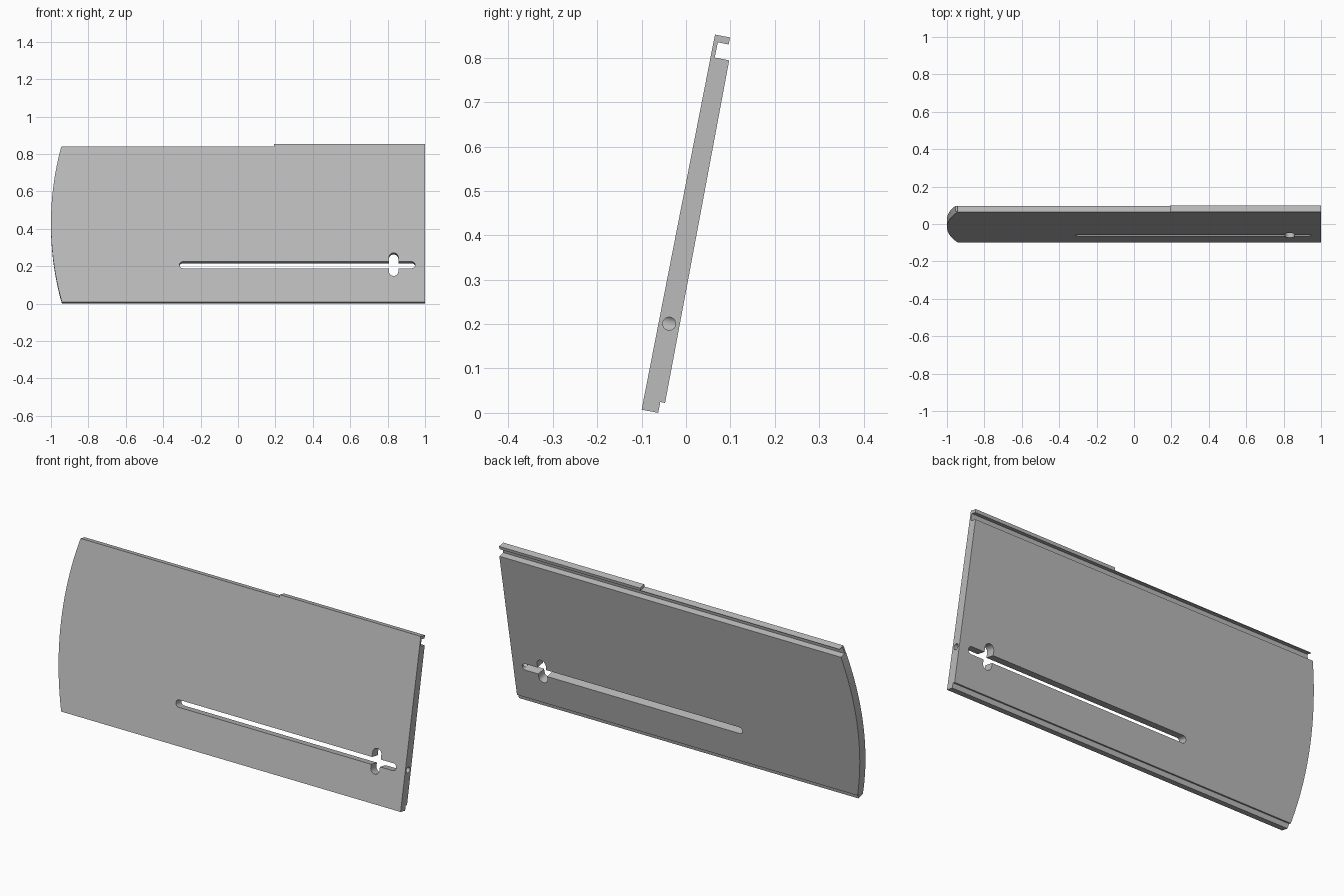
import bpy, bmesh, math
from mathutils import Matrix, Vector

cube = bpy.data.objects.get("Cube")
if cube:
    bpy.data.objects.remove(cube, do_unlink=True)

TILT = math.radians(11.07)

# Single plain grey finish
grey = bpy.data.materials.new("light grey")
grey.use_nodes = True
COLOR = (0.5, 0.5, 0.5, 1)
grey.diffuse_color = COLOR
grey.node_tree.nodes["Principled BSDF"].inputs["Base Color"].default_value = COLOR


def prism(name, points, direction):
    """Extrude a closed outline along a direction into a solid."""
    bm = bmesh.new()
    face = bm.faces.new([bm.verts.new(p) for p in points])
    moved = bmesh.ops.extrude_face_region(bm, geom=[face])["geom"]
    bmesh.ops.translate(bm, vec=Vector(direction),
                        verts=[g for g in moved if isinstance(g, bmesh.types.BMVert)])
    bmesh.ops.recalc_face_normals(bm, faces=bm.faces)
    mesh = bpy.data.meshes.new(name)
    bm.to_mesh(mesh)
    bm.free()
    mesh.materials.append(grey)
    obj = bpy.data.objects.new(name, mesh)
    bpy.context.collection.objects.link(obj)
    return obj


def capsule(name, cx, cz, half_len, r, upright=False, steps=16):
    """Round-ended slot cutter passing through the panel."""
    pts = []
    for side in (1, -1):
        for i in range(steps + 1):
            a = math.pi * (i / steps - 0.5)
            p = (side * (half_len - r + r * math.cos(a)), side * r * math.sin(a))
            x, z = (-p[1], p[0]) if upright else p
            pts.append((cx + x, -0.1, cz + z))
    return prism(name, pts, (0, 0.3, 0))


def circle(cx, cz, r, steps):
    return [(cx + r * math.cos(i * math.tau / steps), cz + r * math.sin(i * math.tau / steps))
            for i in range(steps)]


def combine(target, cutter, operation="DIFFERENCE"):
    mod = target.modifiers.new("cut", "BOOLEAN")
    mod.operation = operation
    mod.solver = "EXACT"
    mod.object = cutter
    bpy.context.view_layer.objects.active = target
    bpy.ops.object.modifier_apply(modifier=mod.name)
    bpy.data.objects.remove(cutter, do_unlink=True)


# Panel section: thickness, height (bottom rebate, top groove and lip)
section = [(0, 0), (0.038, 0), (0.038, 0.025), (0.049, 0.025), (0.0425, 0.81),
           (0.0095, 0.81), (0.0095, 0.845), (0.0345, 0.845), (0.0345, 0.861), (0, 0.861)]
panel = prism("sliding_panel", [(-1.05, y, z) for y, z in section], (2.05, 0, 0))

# Bowed left end
bow = prism("bow_cutter", [(x, -0.1, z) for x, z in circle(0.61, 0.43, 1.61, 256)], (0, 0.3, 0))
combine(panel, bow, "INTERSECT")

# Lowered part of the top lip
combine(panel, prism("lip_cutter", [(-1.2, -0.1, 0.848), (0.192, -0.1, 0.848),
                                    (0.198, -0.1, 0.9), (-1.2, -0.1, 0.9)], (0, 0.3, 0)))

# Long slot with a cross slot
combine(panel, capsule("long_slot_cutter", 0.317, 0.203, 0.63, 0.018))
combine(panel, capsule("cross_slot_cutter", 0.832, 0.206, 0.063, 0.025, True))

# Round bore from the end into the slot
combine(panel, prism("bore_cutter", [(0.92, y, z) for y, z in circle(0.0238, 0.202, 0.0146, 32)],
                     (0.2, 0, 0)))

# Lean the panel back and stand it on the ground
panel.data.transform(Matrix.Translation((0, -0.1, 0.0073)) @ Matrix.Rotation(-TILT, 4, "X"))
bpy.ops.object.select_all(action="DESELECT")
panel.select_set(True)
bpy.context.view_layer.objects.active = panel
bpy.ops.object.shade_smooth_by_angle(angle=math.radians(30))
